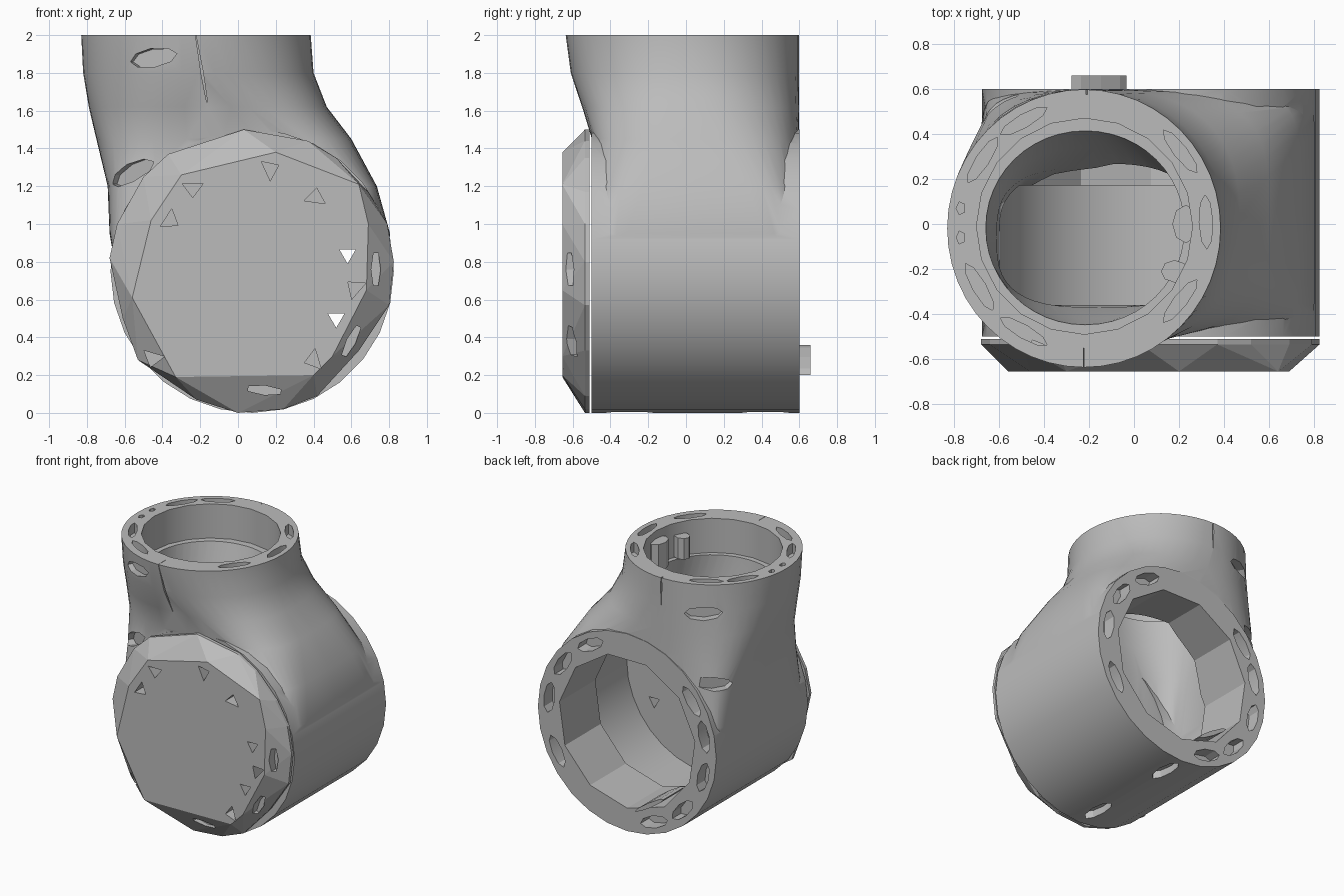
import bpy, bmesh, math
from mathutils import Matrix, Vector

if "Cube" in bpy.data.objects:
    bpy.data.objects.remove(bpy.data.objects["Cube"], do_unlink=True)

grey = bpy.data.materials.new("plain grey")
grey.use_nodes = True
grey.diffuse_color = (0.5, 0.5, 0.5, 1)
grey.node_tree.nodes["Principled BSDF"].inputs["Base Color"].default_value = (0.5, 0.5, 0.5, 1)

X, Y, Z = Vector((1, 0, 0)), Vector((0, 1, 0)), Vector((0, 0, 1))
BODY_X, BODY_Z = 0.075, 0.75
NECK_X, NECK_Y = -0.22, -0.01


def finish(name, bm):
    bmesh.ops.recalc_face_normals(bm, faces=bm.faces[:])
    mesh = bpy.data.meshes.new(name)
    bm.to_mesh(mesh)
    bm.free()
    mesh.materials.append(grey)
    obj = bpy.data.objects.new(name, mesh)
    bpy.context.collection.objects.link(obj)
    return obj


def prism(name, centre, axis, along, size, sides=8):
    """Prism around axis; size = (length along, width, depth)."""
    axis, along = Vector(axis).normalized(), Vector(along).normalized()
    along = (along - axis * along.dot(axis)).normalized()
    across = axis.cross(along)
    frame = Matrix((along, across, axis)).transposed().to_4x4()
    place = Matrix.Translation(centre) @ frame @ Matrix.Diagonal((*size, 1))
    bm = bmesh.new()
    bmesh.ops.create_cone(bm, cap_ends=True, segments=sides, radius1=0.5,
                          radius2=0.5, depth=1, matrix=place)
    return finish(name, bm)


def combine(target, tool, operation):
    mod = target.modifiers.new("join", 'BOOLEAN')
    mod.operation, mod.object, mod.solver = operation, tool, 'EXACT'
    bpy.context.view_layer.objects.active = target
    bpy.ops.object.modifier_apply(modifier=mod.name)
    bpy.data.objects.remove(tool, do_unlink=True)


def cut(target, *args, **kw):
    combine(target, prism("cutter", *args, **kw), 'DIFFERENCE')


def loft(name, sections, steps=48):
    """Stack of rounded sections: z, x range, y range, squareness."""
    bm = bmesh.new()
    rings = []
    for z, x0, x1, y0, y1, power in sections:
        ring = []
        for i in range(steps):
            a = math.tau * i / steps
            c, s = math.cos(a), math.sin(a)
            px = math.copysign(abs(c) ** (2 / power), c)
            py = math.copysign(abs(s) ** (2 / power), s)
            ring.append(bm.verts.new(((x0 + x1 + (x1 - x0) * px) / 2,
                                      (y0 + y1 + (y1 - y0) * py) / 2, z)))
        rings.append(ring)
    for low, high in zip(rings, rings[1:]):
        for i in range(steps):
            j = (i + 1) % steps
            bm.faces.new((low[i], low[j], high[j], high[i]))
    bm.faces.new(rings[0])
    bm.faces.new(rings[-1])
    return finish(name, bm)


# Housing: round neck flowing into a sideways barrel
housing = loft("housing", [
    (2.0, -.83, .385, -.637, .598, 2), (1.8, -.82, .40, -.61, .598, 2.1),
    (1.62, -.79, .47, -.55, .598, 2.5), (1.45, -.75, .60, -.498, .598, 3.3),
    (1.2, -.69, .735, -.498, .598, 6), (.95, -.68, .805, -.498, .598, 10),
    (.6, -.62, .77, -.49, .59, 12)])
barrel = prism("barrel", (BODY_X, .05, BODY_Z), Y, X, (1.5, 1.5, 1.1), 28)
combine(housing, barrel, 'UNION')

# Hollow inside: chamber, rear opening and neck passage with a ledge
cut(housing, (BODY_X, -.095, BODY_Z), Y, X, (1.35, 1.35, .53), sides=32)
cut(housing, (BODY_X, .4, BODY_Z), Y, X, (1.15, 1.15, .6), sides=11)
passage = loft("passage", [
    (.8, -.60, .30, -.36, .17, 4), (1.25, -.61, .30, -.37, .25, 3),
    (1.5, -.64, .27, -.42, .34, 2.3), (1.76, -.66, .22, -.45, .42, 2)])
combine(housing, passage, 'DIFFERENCE')
cut(housing, (NECK_X, NECK_Y, 1.9), Z, X, (.96, .96, .32), sides=20)

# Slots in the rear rim
for deg in (-27, 8, 35, 62, 145, 168, 195, 225, 250):
    a = math.radians(deg)
    out = Vector((math.cos(a), 0, math.sin(a)))
    spot = Vector((BODY_X, .6, BODY_Z)) + out * .66
    cut(housing, spot, Y, Y.cross(out), (.24, .09, .2))

# Slots in the neck rim
for deg in (2, 38, -38, 120, 147, 210, 240):
    a = math.radians(deg)
    out = Vector((math.cos(a), math.sin(a), 0))
    spot = Vector((NECK_X, NECK_Y, 2)) + out * .54
    cut(housing, spot, Z, Z.cross(out), (.24, .06, .15))
for y in (-.06, .07):
    cut(housing, (-.77, y, 2), Z, Y, (.06, .04, .1), sides=5)

# Shallow pockets on the outer skin
for spot, axis, along in (
        ((-.45, -.57, 1.88), (-.4, -1, 0), (1, 0, .15)),
        ((-.57, -.45, 1.27), (-.7, -1, 0), (1, 0, .4)),
        ((-.51, .52, 1.78), (-.5, .85, 0), (1, .5, -.1)),
        ((-.61, .53, 1.27), (-.8, .6, 0), (.6, .8, .1)),
        ((.07, .42, .01), (0, 0, -1), (0, 1, 0)),
        ((.07, -.3, .01), (0, 0, -1), (0, 1, 0))):
    cut(housing, spot, axis, along, (.27, .1, .1))

# Narrow seams down the neck
cut(housing, (-.19, -.6, 1.8), Y, (.17, 0, -1), (.5, .012, .1), sides=4)
cut(housing, (-.21, .6, 1.93), Y, Z, (.3, .012, .05), sides=4)

# Front cover: faceted disc standing just off the barrel
outline = [(-.68, .82), (-.64, 1), (-.5, 1.25), (-.37, 1.37), (.03, 1.5),
           (.37, 1.44), (.52, 1.35), (.69, 1.17), (.79, 1), (.825, .8),
           (.8, .57), (.64, .33), (.42, .09), (.24, .02), (0, 0),
           (-.22, .07), (-.53, .28), (-.61, .5)]
face = [(-.56, .61), (-.33, .19), (.4, .2), (.5, .3), (.68, .65), (.69, 1),
        (.64, 1.21), (.2, 1.38), (-.3, 1.26), (-.46, 1.02)]
bm = bmesh.new()
for points, y in ((outline, -.511), (outline, -.535), (face, -.655)):
    for x, z in points:
        bm.verts.new((x, y, z))
hull = bmesh.ops.convex_hull(bm, input=bm.verts[:])
loose = {v for v in hull["geom_interior"] + hull["geom_unused"]
         if isinstance(v, bmesh.types.BMVert)}
bmesh.ops.delete(bm, geom=list(loose), context='VERTS')
bmesh.ops.dissolve_limit(bm, angle_limit=.02, verts=bm.verts[:], edges=bm.edges[:])
cover = finish("front_cover", bm)

# Small three-sided notches and two sight holes in the cover
for i, (x, z) in enumerate(((-.24, 1.19), (-.36, 1.02), (.17, 1.29), (.41, 1.14),
                            (.62, .66), (.4, .28), (-.45, .29))):
    cut(cover, (x, -.64, z), Y, (math.cos(i), 0, math.sin(i)), (.13, .1, .2), sides=3)
for x, z in ((.58, .84), (.52, .5)):
    for part in (cover, housing):
        cut(part, (x, -.5, z), Y, X, (.1, .1, .5), sides=3)
for spot, along in (((.14, -.6, .12), (1, 0, -.1)), ((.73, -.61, .76), (0, 0, 1)),
                    ((.6, -.6, .38), (.5, 0, 1))):
    cut(cover, spot, Y, along, (.2, .05, .08), sides=6)

# Locating tabs: a thin tongue along the rear opening, pegs in the neck
prism("rear_tab", (-.155, .53, .28), Y, (.25, 0, -.16), (.29, .035, .26))
prism("neck_tab", (.23, 0, 1.84), Z, Y, (.17, .12, .2))
prism("lower_neck_tab", (.18, -.21, 1.83), Z, Y, (.1, .12, .16))

# Smooth curved skin, keep edges sharp
bpy.ops.object.select_all(action='DESELECT')
housing.select_set(True)
bpy.context.view_layer.objects.active = housing
bpy.ops.object.shade_smooth_by_angle(angle=math.radians(28))
